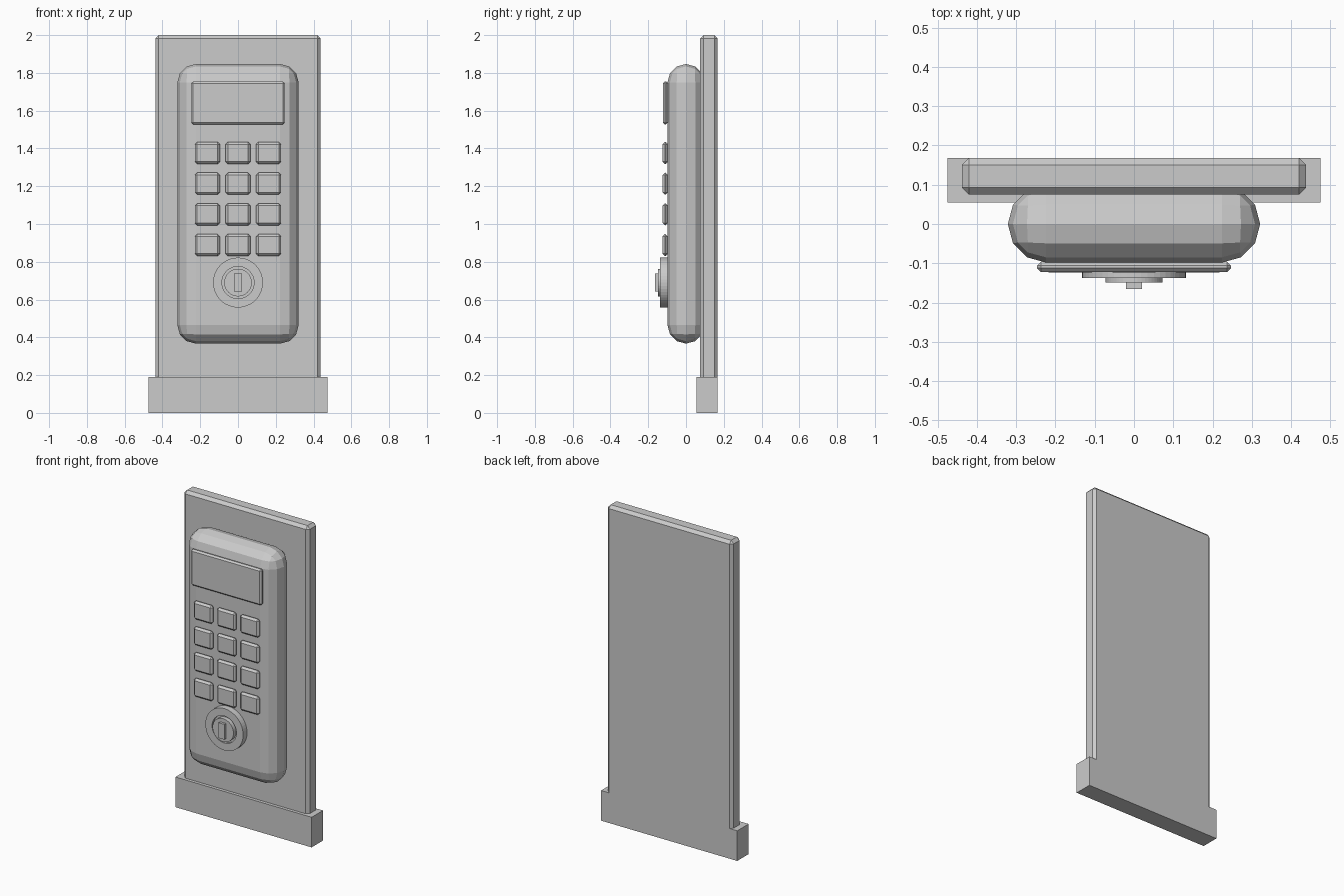
import bpy, bmesh
from math import pi

cube = bpy.data.objects.get("Cube")
if cube:
    bpy.data.objects.remove(cube, do_unlink=True)

# One plain grey for the whole model
grey = bpy.data.materials.new("plain_grey")
grey.use_nodes = True
colour = (0.6, 0.6, 0.6, 1)
grey.diffuse_color = colour
grey.node_tree.nodes["Principled BSDF"].inputs["Base Color"].default_value = colour


def finish(obj, name):
    obj.name = name
    obj.data.name = name
    obj.data.materials.append(grey)
    return obj


def box(name, x, y, z, bevel=0, segments=1):
    """Box from (min, max) spans, with optional bevelled edges."""
    bpy.ops.mesh.primitive_cube_add(size=1, location=[sum(s) / 2 for s in (x, y, z)])
    obj = finish(bpy.context.object, name)
    obj.scale = [s[1] - s[0] for s in (x, y, z)]
    bpy.ops.object.transform_apply(location=False, rotation=False, scale=True)
    if bevel:
        mod = obj.modifiers.new("rounded_edges", "BEVEL")
        mod.width = bevel
        mod.segments = segments
        mod.limit_method = "NONE"
    return obj


def disc(name, radius, front, back, z):
    """Cylinder whose axis points to the front."""
    bpy.ops.mesh.primitive_cylinder_add(
        vertices=48, radius=radius, depth=back - front,
        location=(0, (front + back) / 2, z), rotation=(pi / 2, 0, 0))
    return finish(bpy.context.object, name)


# Stand and back panel
box("base", (-0.475, 0.475), (0.055, 0.168), (0, 0.19))
box("back_panel", (-0.438, 0.438), (0.075, 0.168), (0.15, 2), 0.018)

# Rounded keypad housing
box("housing", (-0.321, 0.321), (-0.098, 0.098), (0.367, 1.847), 0.0975, 3)

# Display
box("display", (-0.247, 0.247), (-0.122, -0.096), (1.527, 1.755), 0.01)

# Keys, four rows of three
for row in range(4):
    for col in range(3):
        x = (col - 1) * 0.162
        z = 1.376 - row * 0.1625
        box(f"key_{row + 1}_{col + 1}", (x - 0.066, x + 0.066),
            (-0.124, -0.096), (z - 0.058, z + 0.058), 0.012)

# Lock: collar with a round recess, inner barrel and key slot
lock_z = 0.69
collar = disc("lock_collar", 0.132, -0.137, -0.09, lock_z)
bm = bmesh.new()
bm.from_mesh(collar.data)
cap = max(bm.faces, key=lambda f: f.calc_center_median().z)
bmesh.ops.inset_region(bm, faces=[cap], thickness=0.047)
recess = bmesh.ops.extrude_discrete_faces(bm, faces=[cap])["faces"][0]
bmesh.ops.translate(bm, verts=recess.verts, vec=(0, 0, -0.015))
bm.to_mesh(collar.data)
bm.free()
disc("lock_barrel", 0.073, -0.149, -0.1, lock_z)
box("key_slot", (-0.02, 0.02), (-0.165, -0.12), (lock_z - 0.048, lock_z + 0.048))
